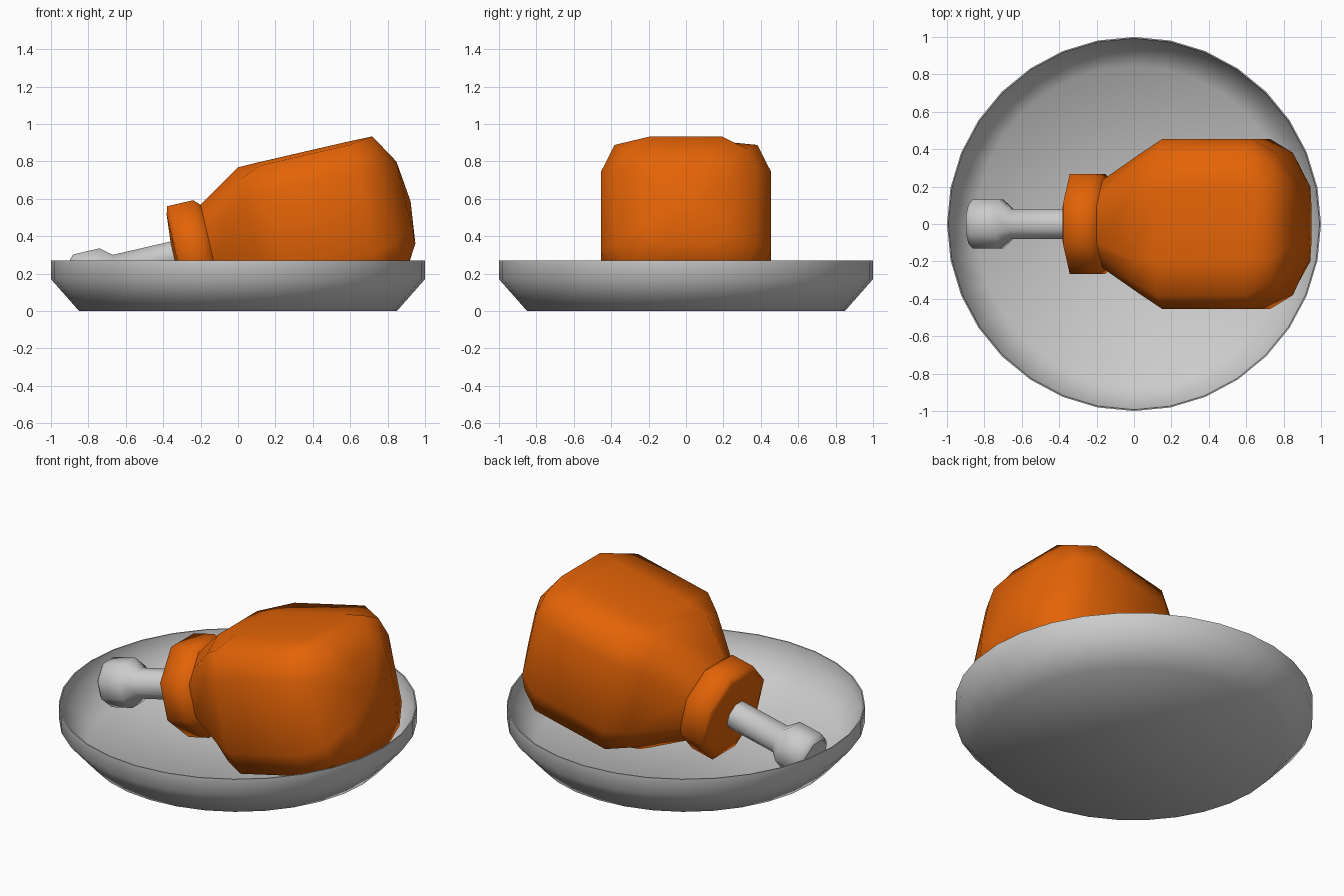
import bpy, bmesh
from math import cos, sin, pi, radians
from mathutils import Vector

if "Cube" in bpy.data.objects:
    bpy.data.objects.remove(bpy.data.objects["Cube"])

TILT = radians(13)
AXIS_V = 0.363  # offset of the ham axis from the origin, across the tilt


def tilted(u, y, v):
    """Point along the tilted ham axis (u), sideways (y) and above it (v)."""
    v += AXIS_V
    return Vector((u * cos(TILT) - v * sin(TILT), y, u * sin(TILT) + v * cos(TILT)))


def loft(name, rings, angle, start=None, end=None, color=None):
    """Skin a list of point rings; close ends with a fan to a tip or one flat face."""
    bm = bmesh.new()
    loops = [[bm.verts.new(p) for p in r] for r in rings]
    n = len(loops[0])
    for a, b in zip(loops, loops[1:]):
        for i in range(n):
            j = (i + 1) % n
            bm.faces.new((a[i], a[j], b[j], b[i]))
    for loop, tip in ((loops[0], start), (loops[-1], end)):
        if tip is None:
            bm.faces.new(loop)
            continue
        c = bm.verts.new(tip)
        for i in range(n):
            bm.faces.new((loop[i], loop[(i + 1) % n], c))
    bmesh.ops.recalc_face_normals(bm, faces=bm.faces)
    mesh = bpy.data.meshes.new(name)
    bm.to_mesh(mesh)
    bm.free()
    obj = bpy.data.objects.new(name, mesh)
    bpy.context.collection.objects.link(obj)
    if color:
        mat = bpy.data.materials.new(name + "_color")
        mat.diffuse_color = color
        mat.use_nodes = True
        mat.node_tree.nodes["Principled BSDF"].inputs["Base Color"].default_value = mat.diffuse_color
        mesh.materials.append(mat)
    bpy.ops.object.select_all(action='DESELECT')
    obj.select_set(True)
    bpy.context.view_layer.objects.active = obj
    bpy.ops.object.shade_smooth_by_angle(angle=radians(angle))
    return obj


def section(u, quarter):
    """Mirror a quarter outline (top to side) into a closed ring at u."""
    q = list(quarter)
    pts = q + [(y, -v) for y, v in q[::-1]]
    pts += [(-y, -v) for y, v in q] + [(-y, v) for y, v in q[::-1]]
    return [tilted(u, y, v) for y, v in pts]


def octagon(u, r):
    return section(u, [(r * 0.414, r), (r, r * 0.414)])


def octagon12(u, r):
    return section(u, [(r * 0.414, r), (r * 0.707, r * 0.707), (r, r * 0.414)])


# Plate: thin dish turned from a profile
profile = [(0.85, 0), (1.0, 0.17), (1.0, 0.27), (0.993, 0.27), (0.985, 0.18), (0.845, 0.02)]
plate_rings = [[Vector((r * cos(i * pi / 16), r * sin(i * pi / 16), z)) for i in range(32)]
               for r, z in profile]
loft("plate", plate_rings, 60)

# Meat: round collar flowing into a rounded-box body
wide = [(0.19, 0.387), (0.382, 0.368), (0.455, 0.22)]
narrow = [(0.19, 0.385), (0.32, 0.32), (0.38, 0.2)]
meat_rings = [
    octagon12(-0.256, 0.225),
    octagon12(-0.243, 0.268),
    octagon12(-0.10, 0.268),
    octagon12(-0.067, 0.235),
    section(0.17, narrow),
    section(0.29, wide),
    section(0.78, wide),
    section(0.91, narrow),
    section(1.005, [(0.11, 0.225), (0.2, 0.2), (0.22, 0.11)]),
]
loft("meat", meat_rings, 75, tilted(-0.275, 0, 0), tilted(1.031, 0, 0), (0.77, 0.125, 0.002, 1))

# Bone: thin shaft with a knob at its end
bone_rings = [octagon(u, r) for u, r in
              [(-0.20, 0.08), (-0.585, 0.08), (-0.645, 0.13), (-0.79, 0.13), (-0.815, 0.105)]]
loft("bone", bone_rings, 50, tilted(-0.20, 0, 0), tilted(-0.80, 0, 0))
